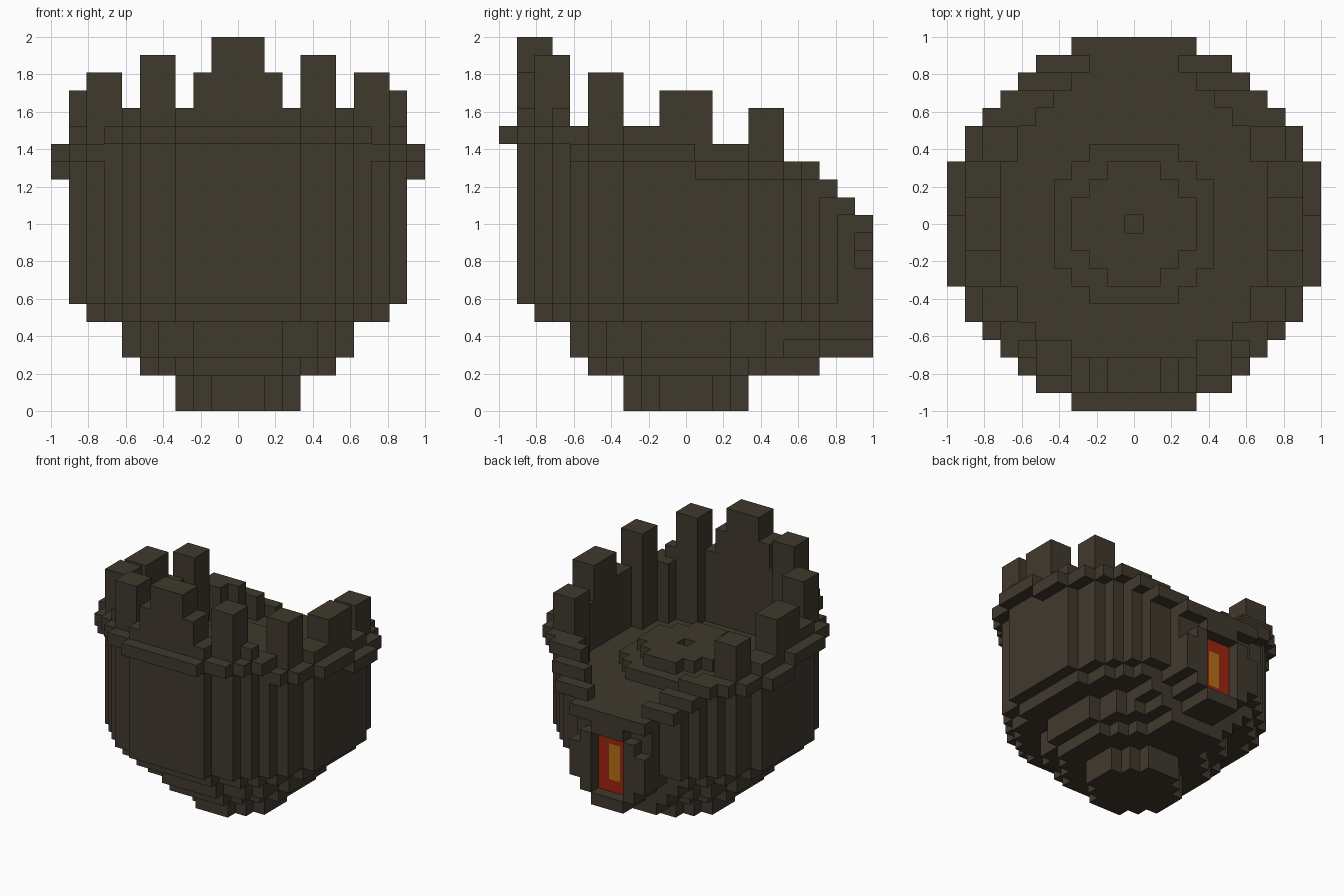
import bpy, bmesh
from mathutils import Vector

cube = bpy.data.objects.get("Cube")
if cube:
    bpy.data.objects.remove(cube, do_unlink=True)

U = 2 / 21          # edge of one block
R = range(-10, 11)


def material(name, rgb):
    m = bpy.data.materials.new(name)
    m.use_nodes = True
    m.diffuse_color = (*rgb, 1)
    m.node_tree.nodes["Principled BSDF"].inputs["Base Color"].default_value = (*rgb, 1)
    return m


STONE = material("dark brown stone", (0.051, 0.041, 0.026))
RED = material("ember red", (0.33, 0.019, 0.005))
ORANGE = material("glowing orange", (0.456, 0.162, 0.008))

blocks = {}         # (i, j, k) -> part name
parts = {}          # part name -> material


def fill(part, cells, mat=STONE):
    parts[part] = mat
    for c in cells:
        blocks[c] = part


def box(i0, i1, j0, j1, k0, k1):
    return [(i, j, k) for i in range(i0, i1 + 1) for j in range(j0, j1 + 1)
            for k in range(k0, k1 + 1)]


def both(cells):
    return cells + [(-i, j, k) for i, j, k in cells]


def disc(limit, k0, k1, inner=-1):
    return [(i, j, k) for i in R for j in R for k in range(k0, k1 + 1)
            if inner < i * i + j * j <= limit]


def tube(limit, j0, j1, zc):
    return [(i, j, zc + d) for i in R for d in R for j in range(j0, j1 + 1)
            if i * i + d * d <= limit]


def step(j, table):
    """Value of the first table entry whose row limit reaches j."""
    return next(v for lim, v in table if j <= lim)


# Stepped bowl, narrow at the foot
fill("foot", disc(12, 0, 1))
fill("bowl_bottom", disc(30, 2, 2) + disc(42, 3, 4) + disc(74, 5, 5))
fill("bowl_body", disc(90, 6, 10))

# Wall around the floor, sloping down to an open back
CAVITY = [(-8, -1), (-7, 3), (-6, 5), (-4, 6), (3, 7), (5, 6), (6, 5), (7, 4), (8, 3), (10, 2)]
WALL_TOP = [(-7, 16), (0, 15), (5, 14), (7, 13), (8, 12), (10, 11)]
fill("wall", [(i, j, k) for i, j, k in disc(90, 11, 16)
              if abs(i) > step(j, CAVITY) and k <= step(j, WALL_TOP)])

# Projecting rim, following the slope of the wall
RIM = [(-7, 15), (0, 14), (7, 13), (8, 12), (9, 11), (10, 10)]
fill("rim", [(i, j, step(j, RIM)) for i, j, _ in disc(110, 0, 0, inner=90)])

# Battlements, tallest at the front
fill("front_battlement", box(-2, 2, -9, -8, 16, 18) + box(-1, 1, -9, -8, 19, 20))
for name, i0, i1, j0, j1, top in (
        ("front_side_battlements", 4, 5, -8, -7, 19),
        ("forward_battlements", 7, 8, -5, -4, 18),
        ("middle_battlements", 8, 9, -1, 1, 17),
        ("rear_battlements", 7, 8, 4, 5, 16)):
    fill(name, both(box(i0, i1, j0, j1, 11, top)))

# Stepped round platform with a hole in the centre
fill("platform", disc(20, 11, 11) + disc(12, 12, 12, inner=0))

# Round furnace mouth at the back, with a recessed glowing door
fill("furnace_tube", [c for c in tube(20, 3, 7, 6) if c not in blocks])
fill("furnace_mouth", [c for c in tube(12, 8, 10, 6) if c not in blocks])
for c in box(-1, 1, 10, 10, 4, 8):
    blocks.pop(c, None)
fill("door_panel", box(-1, 1, 9, 9, 4, 8), RED)
fill("door_glow", box(0, 0, 9, 9, 5, 7), ORANGE)


def build(part, mat):
    """Mesh the exposed sides of one part's blocks."""
    bm = bmesh.new()
    verts = {}

    def vert(p):
        if p not in verts:
            verts[p] = bm.verts.new(((p[0] - .5) * U, (p[1] - .5) * U, p[2] * U))
        return verts[p]

    for c, owner in blocks.items():
        if owner != part:
            continue
        for axis in range(3):
            for side in (0, 1):
                n = list(c)
                n[axis] += 2 * side - 1
                if tuple(n) in blocks:
                    continue
                a, b = (axis + 1) % 3, (axis + 2) % 3
                quad = []
                for da, db in ((0, 0), (1, 0), (1, 1), (0, 1)):
                    p = list(c)
                    p[axis] += side
                    p[a] += da
                    p[b] += db
                    quad.append(vert(tuple(p)))
                bm.faces.new(quad if side else quad[::-1])
    bmesh.ops.dissolve_limit(bm, angle_limit=0.02, verts=bm.verts[:], edges=bm.edges[:])
    me = bpy.data.meshes.new(part)
    bm.to_mesh(me)
    bm.free()
    me.materials.append(mat)
    bpy.context.collection.objects.link(bpy.data.objects.new(part, me))


for part, mat in parts.items():
    build(part, mat)
